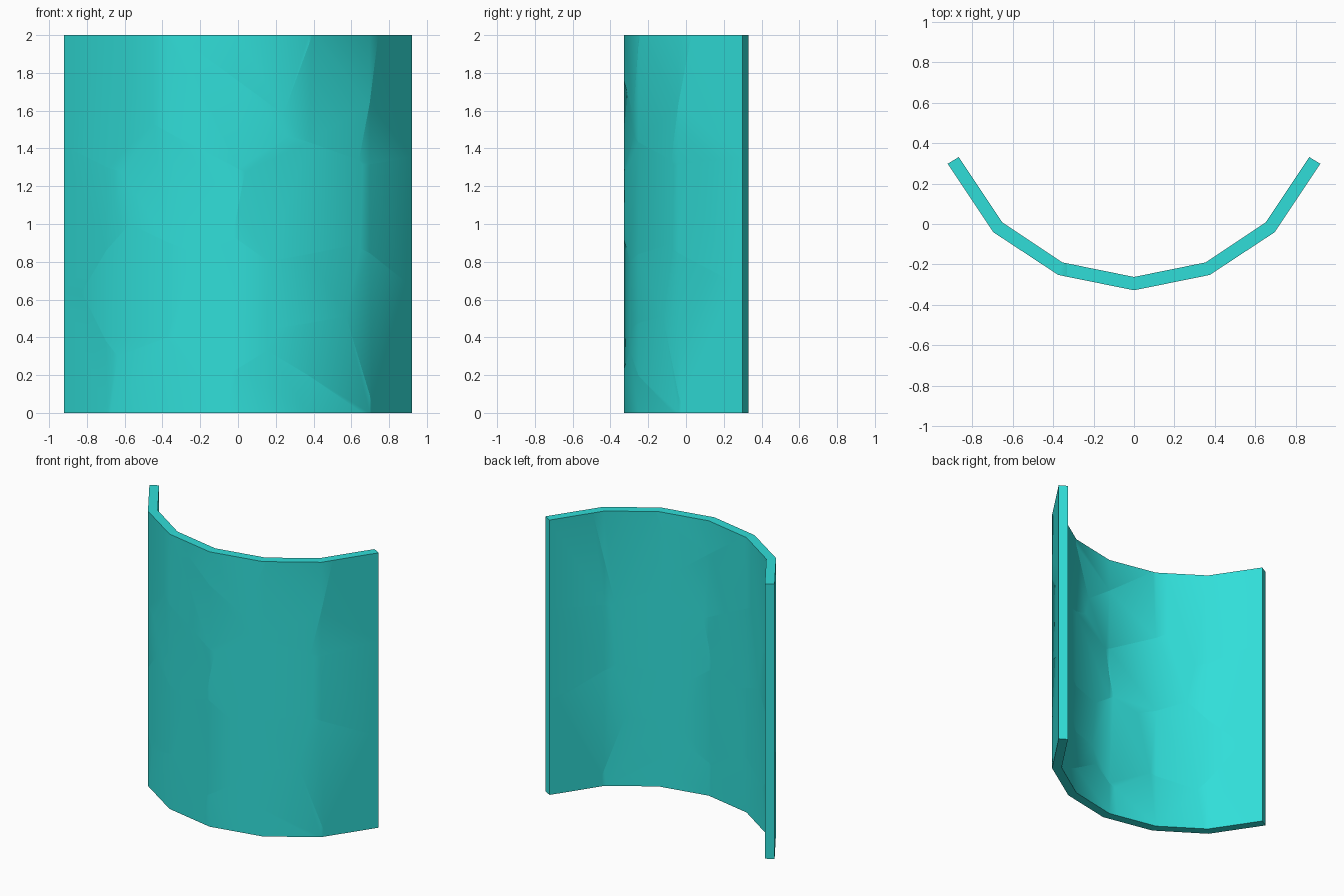
import bpy, bmesh
from mathutils import Vector

if "Cube" in bpy.data.objects:
    bpy.data.objects.remove(bpy.data.objects["Cube"])

HEIGHT = 2.0
# right half of the faceted arc, from centre to edge
OUTER = [(0.0, -0.328), (0.375, -0.252), (0.697, -0.04), (0.922, 0.298)]
INNER = [(0.0, -0.262), (0.355, -0.19), (0.652, 0.008), (0.867, 0.331)]

# shard centres as seen from the front (x, z)
SEEDS = [(-0.72, 1.6), (-0.1, 1.6), (0.12, 1.9), (0.5, 1.75), (0.82, 1.65),
         (0.32, 1.08), (-0.3, 1.2), (-0.8, 1.08), (-0.5, 0.65), (-0.85, 0.2),
         (-0.35, 0.1), (-0.05, 0.55), (0.4, 0.6), (0.43, 0.37), (0.25, 0.05),
         (0.72, 0.5), (0.88, 0.35), (0.85, 1.03)]


def full(half):
    return [(-x, y) for x, y in reversed(half[1:])] + half


def arc_y(x):
    for (x0, y0), (x1, y1) in zip(OUTER, OUTER[1:]):
        if abs(x) <= x1:
            return y0 + (y1 - y0) * (abs(x) - x0) / (x1 - x0) + 0.03
    return OUTER[-1][1]


def panel():
    bm = bmesh.new()
    rows = [[bm.verts.new((x, y, z)) for x, y in full(p)]
            for p in (OUTER, INNER) for z in (0, HEIGHT)]
    ob, ot, ib, it = rows
    n = len(ob)
    for i in range(n - 1):
        j = i + 1
        bm.faces.new((ob[i], ob[j], ot[j], ot[i]))
        bm.faces.new((ib[j], ib[i], it[i], it[j]))
        bm.faces.new((ot[i], ot[j], it[j], it[i]))
        bm.faces.new((ob[j], ob[i], ib[i], ib[j]))
    bm.faces.new((ob[0], ot[0], it[0], ib[0]))
    bm.faces.new((ob[-1], ib[-1], it[-1], ot[-1]))
    return bm


mat = bpy.data.materials.new("turquoise")
mat.diffuse_color = (0.03, 0.73, 0.69, 1)
mat.use_nodes = True
mat.node_tree.nodes["Principled BSDF"].inputs["Base Color"].default_value = mat.diffuse_color
points = [Vector((x, arc_y(x), z)) for x, z in SEEDS]

# curved panel broken into touching shards
for k, p in enumerate(points):
    bm = panel()
    for q in points:
        if q is p or not bm.verts:
            continue
        bmesh.ops.bisect_plane(bm, geom=bm.verts[:] + bm.edges[:] + bm.faces[:],
                               dist=1e-5, plane_co=(p + q) / 2,
                               plane_no=(q - p).normalized(), clear_outer=True)
        rim = [e for e in bm.edges if e.is_boundary]
        if rim:
            bmesh.ops.holes_fill(bm, edges=rim, sides=0)
    bmesh.ops.recalc_face_normals(bm, faces=bm.faces[:])
    me = bpy.data.meshes.new("panel_shard")
    bm.to_mesh(me)
    bm.free()
    me.materials.append(mat)
    obj = bpy.data.objects.new(f"panel_shard_{k + 1}", me)
    bpy.context.collection.objects.link(obj)
    obj.select_set(True)
    bpy.context.view_layer.objects.active = obj

bpy.ops.object.shade_smooth_by_angle(angle=0.7)
